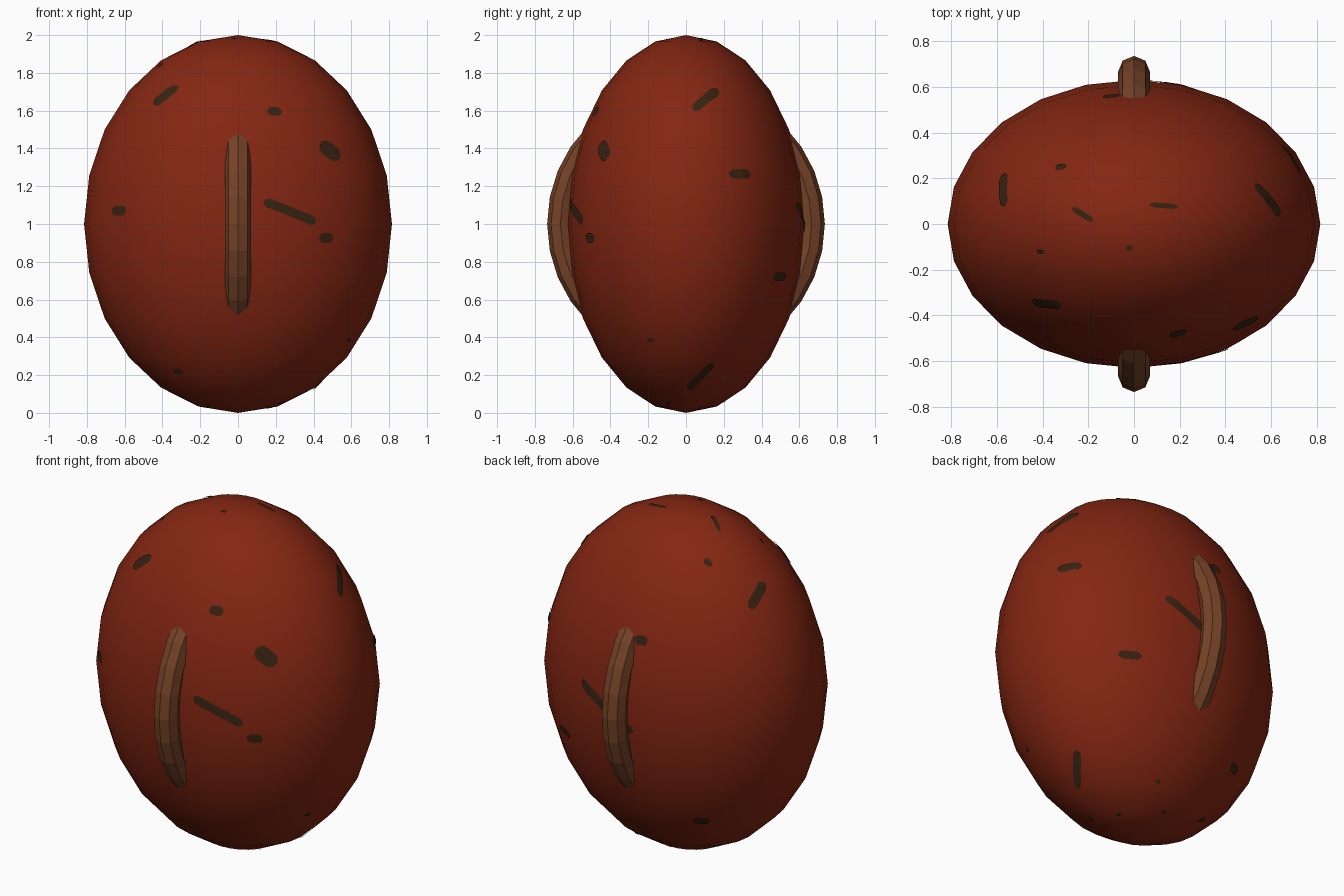
import bpy, bmesh, math
from mathutils import Vector
from mathutils.bvhtree import BVHTree

if "Cube" in bpy.data.objects:
    bpy.data.objects.remove(bpy.data.objects["Cube"])

C = Vector((0, 0, 1.0))
RX, RY, RZ = 0.815, 0.63, 1.0


def material(name, rgb):
    m = bpy.data.materials.new(name)
    m.diffuse_color = (*rgb, 1)
    m.use_nodes = True
    m.node_tree.nodes["Principled BSDF"].inputs["Base Color"].default_value = m.diffuse_color
    return m


RED = material("rust red", (0.23, 0.0195, 0.006))
TAN = material("wood brown", (0.18, 0.055, 0.02))
DARK = material("dark stain", (0.038, 0.0165, 0.0055))


def finish(name, bm, mat):
    me = bpy.data.meshes.new(name)
    bm.to_mesh(me)
    for p in me.polygons:
        p.use_smooth = True
    me.materials.append(mat)
    bpy.context.collection.objects.link(bpy.data.objects.new(name, me))


# Egg-shaped body
bm = bmesh.new()
bmesh.ops.create_uvsphere(bm, u_segments=24, v_segments=12, radius=1)
for v in bm.verts:
    v.co = Vector((v.co.x * RX, v.co.y * RY, v.co.z * RZ)) + C
tree = BVHTree.FromBMesh(bm)
finish("body", bm, RED)
bm.free()

# Ring through the body, showing as a curved handle on front and back
bpy.ops.mesh.primitive_torus_add(location=C, rotation=(0, math.pi / 2, 0),
                                 major_segments=32, minor_segments=8,
                                 major_radius=0.665, minor_radius=0.07)
ring = bpy.context.object
ring.name = "handle_ring"
ring.data.materials.append(TAN)


# Stains: thin plates laid on the body
def surface(view, a, b):
    """Point on the ellipsoid (about its centre) from two view coordinates."""
    def rest(u, v):
        return math.sqrt(max(0.0, 1 - u * u - v * v))
    if view in "FB":
        y = RY * rest(a / RX, (b - 1) / RZ)
        return Vector((a, -y if view == "F" else y, b - 1))
    if view == "R":
        return Vector((RX * rest(a / RY, (b - 1) / RZ), a, b - 1))
    z = RZ * rest(a / RX, b / RY)
    return Vector((a, b, z if view == "T" else -z))


def stain(bm, view, a0, b0, a1, b1, width):
    p0, p1 = surface(view, a0, b0), surface(view, a1, b1)
    d = (p1 - p0).normalized()
    mid = (p0 + p1) / 2
    n = Vector((mid.x / RX**2, mid.y / RY**2, mid.z / RZ**2)).normalized()
    side = n.cross(d).normalized()
    length = (p1 - p0).length
    steps = max(6, int(length / 0.02))
    rows = []
    for i in range(steps + 1):
        t = i / steps
        # blunt rounded ends
        edge = min(1, min(t, 1 - t) * length / (width * 0.5))
        w = width / 2 * (0.4 + 0.6 * math.sqrt(1 - (1 - edge)**2))
        row = []
        for k in (-1, -0.33, 0.33, 1):
            q = (p0.lerp(p1, t) + side * w * k).normalized()
            hit, nor, _, _ = tree.ray_cast(C + q * 3, -q)
            row.append(bm.verts.new(hit + nor * 0.005))
        rows.append(row)
    for r, s in zip(rows, rows[1:]):
        for k in range(3):
            bm.faces.new((r[k], s[k], s[k + 1], r[k + 1]))


# streaks: view, start, end, width
STREAKS = [
    ("F", -.445, 1.635, -.32, 1.73, .055), ("F", .44, 1.43, .54, 1.35, .085),
    ("F", .14, 1.12, .41, 1.01, .05), ("R", .23, 1.265, .34, 1.265, .05),
    ("R", .01, .13, .14, .26, .045), ("R", .04, 1.61, .17, 1.71, .05),
    ("B", .50, .72, .39, .72, .045), ("B", .27, 1.105, -.085, .90, .05),
    ("T", -.575, .22, -.565, .08, .055), ("T", .07, .085, .19, .075, .022),
    ("T", -.27, .07, -.18, .015, .025),
]
# small spots by size: view and centre
SPOTS = {
    0.075: [("F", .195, 1.6), ("F", -.635, 1.07), ("F", .47, .925),
            ("B", -.1, 1.43), ("B", -.375, .365)],
    0.045: [("F", -.32, .215), ("T", -.32, .25), ("D", -.32, .18)],
    0.03: [("T", -.02, -.105), ("T", -.41, -.12), ("R", -.19, .38),
           ("B", .1, .145), ("D", .163, .07), ("D", -.04, .205),
           ("D", .225, -.095)],
}
bm = bmesh.new()
for s in STREAKS:
    stain(bm, *s)
for size, spots in SPOTS.items():
    for view, a, b in spots:
        stain(bm, view, a - size / 2, b, a + size / 2, b, size * 0.7)
# make every plate face outward
bm.normal_update()
for f in bm.faces:
    if f.normal.dot(f.calc_center_median() - C) < 0:
        f.normal_flip()
finish("stains", bm, DARK)
bm.free()
